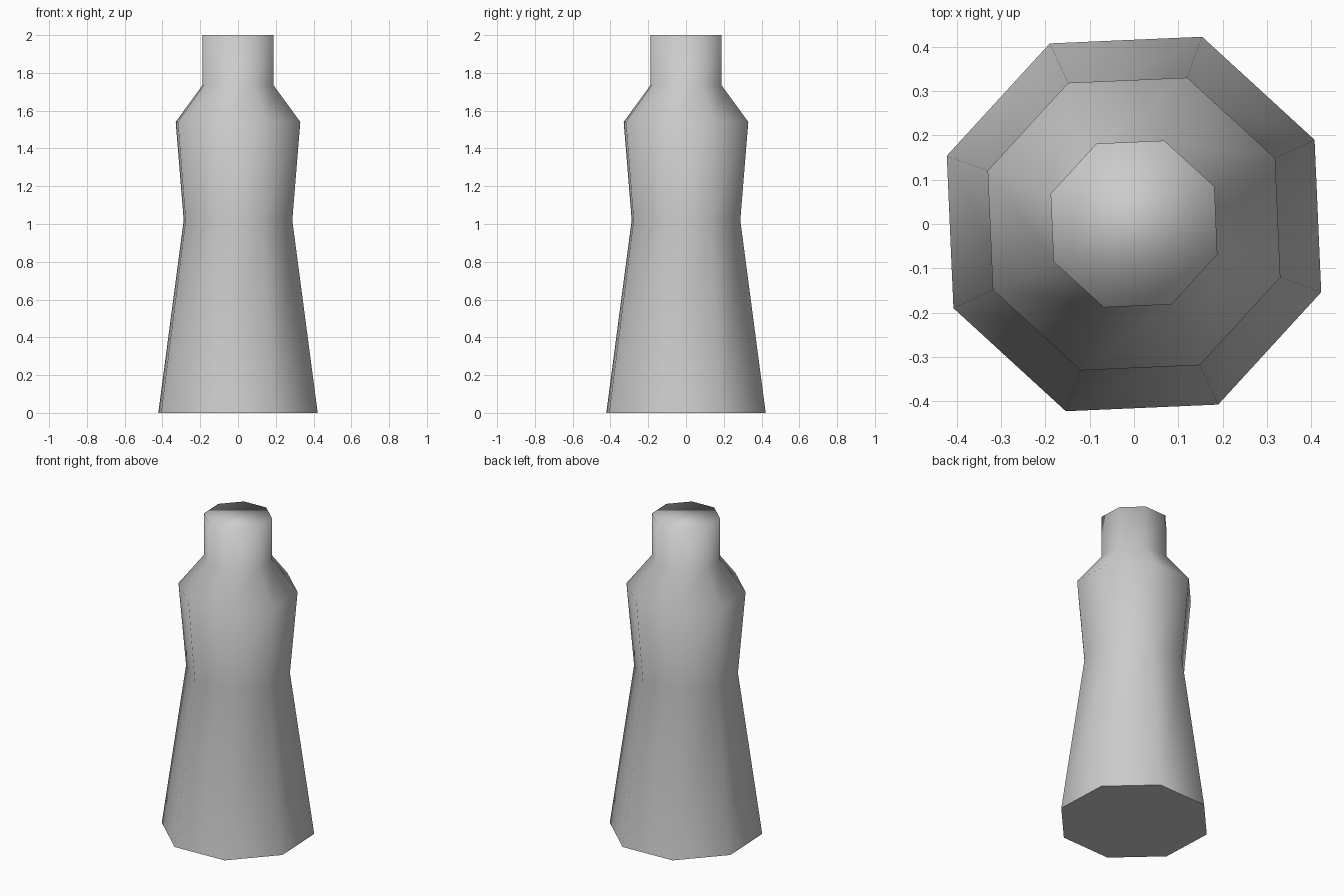
import bpy
import bmesh
from math import cos, sin, radians

cube = bpy.data.objects.get("Cube")
if cube:
    bpy.data.objects.remove(cube, do_unlink=True)

SIDES = 8
TURN = radians(25)  # twist of the octagon about z

# Bottle outline from base to mouth: (radius, height)
PROFILE = [(0.449, 0), (0.306, 1.02), (0.351, 1.54), (0.2, 1.735), (0.2, 2)]


def make_material(name, colour):
    mat = bpy.data.materials.new(name)
    mat.use_nodes = True
    mat.diffuse_color = colour
    mat.node_tree.nodes["Principled BSDF"].inputs["Base Color"].default_value = colour
    return mat


def lathe(name, profile, mat):
    """Stack octagonal rings along the profile and cap both ends."""
    bm = bmesh.new()
    angles = [TURN + radians(360 * i / SIDES) for i in range(SIDES)]
    rings = [[bm.verts.new((r * cos(a), r * sin(a), z)) for a in angles]
             for r, z in profile]
    for low, high in zip(rings, rings[1:]):
        for i in range(SIDES):
            j = (i + 1) % SIDES
            bm.faces.new((low[i], low[j], high[j], high[i]))
    top = bm.faces.new(rings[-1])
    base = bm.faces.new(rings[0][::-1])
    # Soft shading over sides and top, crisp flat base
    for face in bm.faces:
        face.smooth = face is not base
    for edge in base.edges:
        edge.smooth = False
    mesh = bpy.data.meshes.new(name)
    bm.to_mesh(mesh)
    bm.free()
    mesh.materials.append(mat)
    obj = bpy.data.objects.new(name, mesh)
    bpy.context.collection.objects.link(obj)
    return obj


lathe("bottle", PROFILE, make_material("light grey", (0.6, 0.6, 0.6, 1)))
